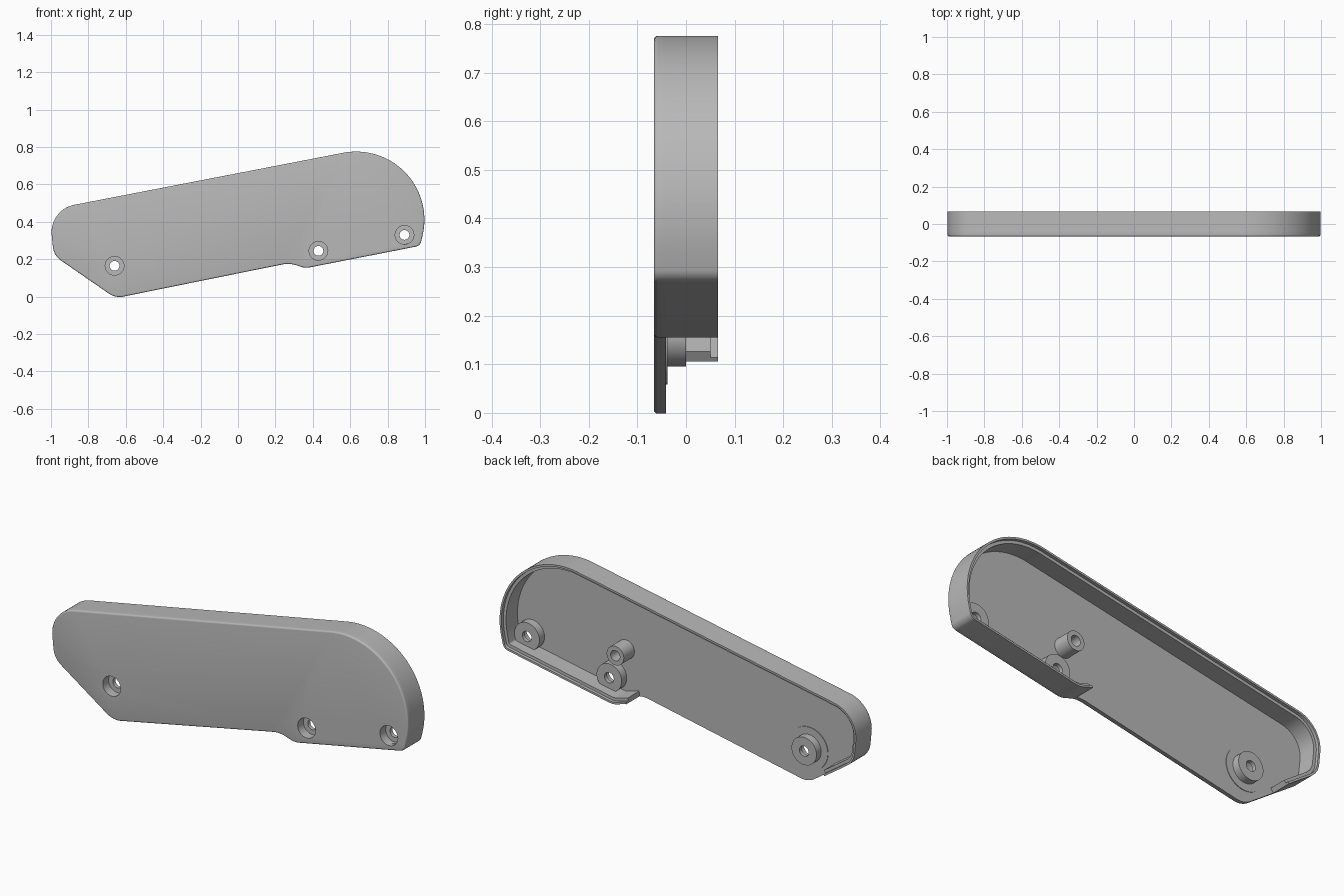
import bpy, bmesh, math
from mathutils import Vector

cube = bpy.data.objects.get("Cube")
if cube:
    bpy.data.objects.remove(cube)

FRONT, FLOOR, LEDGE, RIM = -0.066, -0.041, 0.05, 0.066
BORE, HOLE = 0.05, 0.026

grey = bpy.data.materials.new("plain_grey")
grey.use_nodes = True
grey.diffuse_color = (0.48, 0.48, 0.48, 1)
grey.node_tree.nodes["Principled BSDF"].inputs["Base Color"].default_value = (0.48, 0.48, 0.48, 1)


def finish(name, bm):
    bmesh.ops.remove_doubles(bm, verts=bm.verts, dist=1e-5)
    bmesh.ops.recalc_face_normals(bm, faces=bm.faces)
    mesh = bpy.data.meshes.new(name)
    bm.to_mesh(mesh)
    bm.free()
    mesh.materials.append(grey)
    obj = bpy.data.objects.new(name, mesh)
    bpy.context.collection.objects.link(obj)
    bpy.ops.object.select_all(action="DESELECT")
    obj.select_set(True)
    bpy.context.view_layer.objects.active = obj
    bpy.ops.object.shade_smooth_by_angle(angle=math.radians(32))
    return obj


def rounded(corners):
    """Closed outline with each corner replaced by an arc of its radius."""
    pts = []
    for i, (x, z, r) in enumerate(corners):
        p = Vector((x, z))
        a = (Vector(corners[i - 1][:2]) - p).normalized()
        b = (Vector(corners[(i + 1) % len(corners)][:2]) - p).normalized()
        if r == 0:
            pts.append(p)
            continue
        half = a.angle(b) / 2
        centre = p + (a + b).normalized() * r / math.sin(half)
        start = p + a * r / math.tan(half) - centre
        sweep = start.angle_signed(p + b * r / math.tan(half) - centre)
        n = max(8, int(r * 100))
        for k in range(n + 1):
            t = -sweep * k / n
            c, s = math.cos(t), math.sin(t)
            pts.append(centre + Vector((c * start.x - s * start.y, s * start.x + c * start.y)))
    return pts


def inset(pts, d):
    """Move a counter-clockwise outline inwards by d."""
    out = []
    for i, p in enumerate(pts):
        t1 = (p - pts[i - 1]).normalized()
        t2 = (pts[(i + 1) % len(pts)] - p).normalized()
        n1, n2 = Vector((-t1.y, t1.x)), Vector((-t2.y, t2.x))
        out.append(p + (n1 + n2) * d / (1 + n1.dot(n2)))
    return out


def circle(x, z, r, n=40):
    return [Vector((x + r * math.cos(math.tau * k / n), z + r * math.sin(math.tau * k / n)))
            for k in range(n)]


def loop(bm, pts, y):
    return [bm.verts.new((p.x, y, p.y)) for p in pts]


def strip(bm, a, b, closed=True):
    for i in range(0 if closed else 1, len(a)):
        bm.faces.new((a[i - 1], a[i], b[i], b[i - 1]))


def lathe(name, x, z, profile):
    """Turn a closed (radius, y) profile around the y direction."""
    bm = bmesh.new()
    loops = [loop(bm, circle(x, z, r), y) for r, y in profile]
    for i in range(len(loops)):
        strip(bm, loops[i - 1], loops[i])
    return finish(name, bm)


# Outline corners: x, z, radius
outline = rounded([
    (0.275, 0.180, 0.15), (0.36, 0.152, 0.10), (0.974, 0.272, 0.035),
    (1.115, 0.876, 0.365), (-1.01, 0.465, 0.15), (-0.985, 0.22, 0.10),
    (-0.82, 0.106, 0), (-0.655, -0.008, 0.10)])
screws = {"left_end": (0.89, 0.33), "middle": (0.43, 0.245), "right_end": (-0.66, 0.165)}

# Front plate with a rounded front edge and screw openings
bm = bmesh.new()
edge = 0.008
layers = [(0, FLOOR)]
for k in range(5):
    t = math.pi / 2 * k / 4
    layers.append((edge * (1 - math.cos(t)), FRONT + edge * (1 - math.sin(t))))
rings = [loop(bm, inset(outline, d), y) for d, y in layers]
for a, b in zip(rings, rings[1:]):
    strip(bm, a, b)
caps = [[rings[0]], [rings[-1]]]
for x, z in screws.values():
    back, front = (loop(bm, circle(x, z, BORE), y) for y in (FLOOR, FRONT))
    strip(bm, back, front)
    caps[0].append(back)
    caps[1].append(front)
for cap in caps:
    edges = [bm.edges.get((vs[i - 1], vs[i])) for vs in cap for i in range(len(vs))]
    bmesh.ops.triangle_fill(bm, edges=edges, use_beauty=True)
finish("front_plate", bm)

# Side wall with a thin outer lip, open along the lower edge
first = next(i for i, p in enumerate(outline) if p.x > 0.285)
last = min(range(len(outline)), key=lambda i: (outline[i] - Vector((-0.82, 0.106))).length)
bm = bmesh.new()
section = [(0, FLOOR), (0, RIM), (0.01, RIM), (0.01, LEDGE), (0.025, LEDGE), (0.025, FLOOR)]
rails = [loop(bm, inset(outline, d)[first:last + 1], y) for d, y in section]
for i in range(len(rails)):
    strip(bm, rails[i - 1], rails[i], closed=False)
for end in (0, -1):
    bm.faces.new([rail[end] for rail in rails])
finish("side_wall", bm)

# Counterbored screw bosses
for name, (x, z) in screws.items():
    lathe(name + "_screw_boss", x, z, [(BORE, FLOOR), (0.07, FLOOR), (0.07, 0), (HOLE, 0),
                                       (HOLE, -0.02), (BORE, -0.02)])

# Shallow pad around the right end boss
lathe("boss_pad", *screws["right_end"], [(0.07, FLOOR), (0.107, FLOOR), (0.107, -0.038), (0.07, -0.038)])

# Hollow locating post
lathe("locating_post", 0.365, 0.39, [(HOLE, FLOOR), (0.048, FLOOR), (0.048, 0.044), (HOLE, 0.044)])
